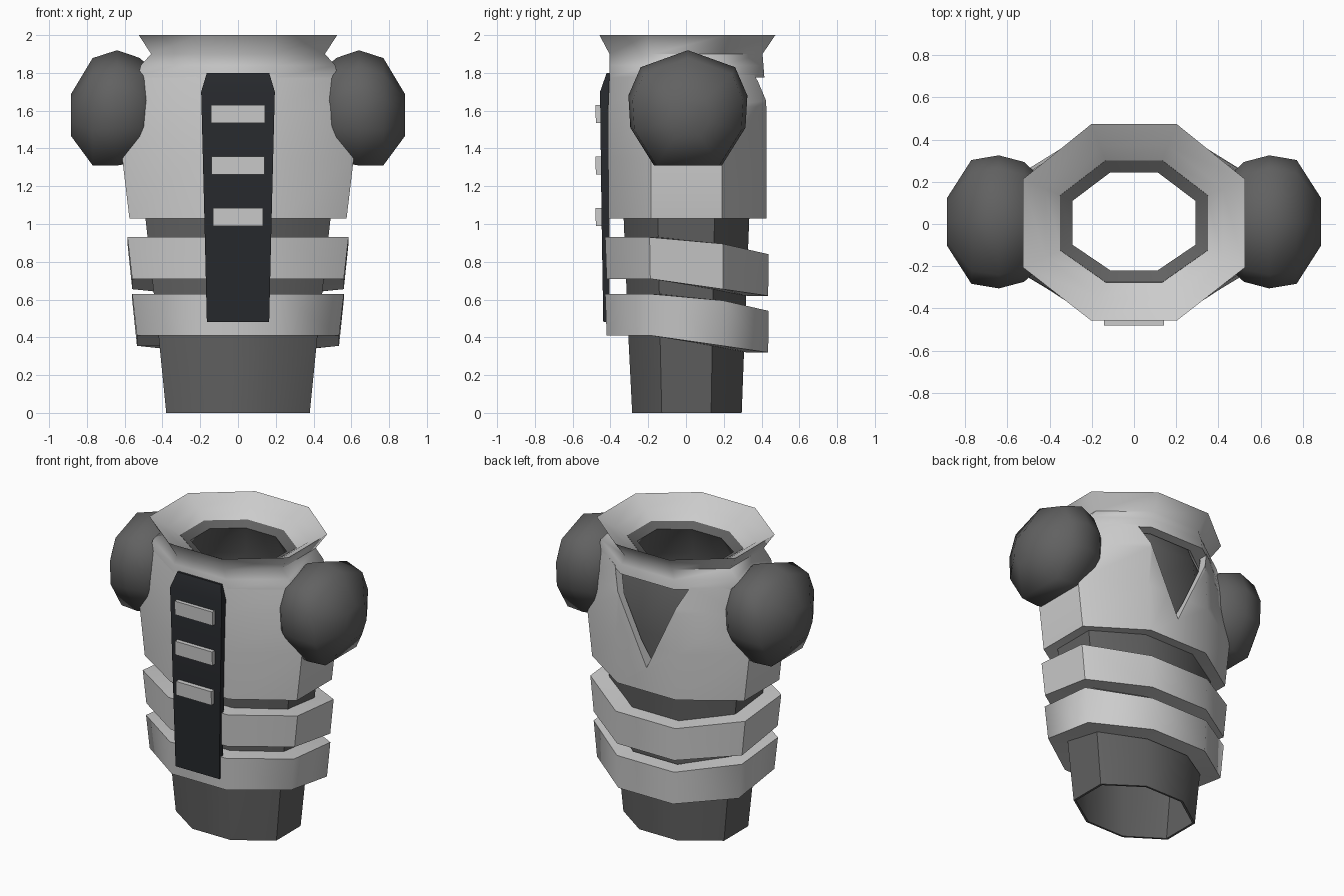
import bpy, bmesh, math

if "Cube" in bpy.data.objects:
    bpy.data.objects.remove(bpy.data.objects["Cube"])


def material(name, rgb):
    m = bpy.data.materials.new(name)
    m.diffuse_color = (*rgb, 1)
    m.use_nodes = True
    m.node_tree.nodes["Principled BSDF"].inputs["Base Color"].default_value = m.diffuse_color
    return m


DARK = material("dark_grey", (0.12, 0.12, 0.12))
BLACK = material("near_black", (0.02, 0.022, 0.026))


def octagon(z, hx, yf, yb, f=0.45):
    """Elongated octagon; z is one height or four (front, side front, side back, back)."""
    z = z if isinstance(z, tuple) else (z,) * 4
    cx = 0.385 * hx
    half = [(cx, yf, z[0]), (hx, yf * f, z[1]), (hx, yb * f, z[2]), (cx, yb, z[3])]
    return half + [(-x, y, h) for x, y, h in reversed(half)]


def rect(z, hx, yf, yb):
    return [(-hx, yf, z), (hx, yf, z), (hx, yb, z), (-hx, yb, z)]


def smooth(ob, angle):
    bpy.ops.object.select_all(action='DESELECT')
    ob.select_set(True)
    bpy.context.view_layer.objects.active = ob
    bpy.ops.object.shade_smooth_by_angle(angle=math.radians(angle))


def loft(name, rings, loop=False, mat=None, angle=55):
    """Skin a series of rings, either joined end to end or capped."""
    bm = bmesh.new()
    vs = [[bm.verts.new(p) for p in r] for r in rings]
    n, m = len(rings[0]), len(rings)
    for i in range(m if loop else m - 1):
        a, b = vs[i], vs[(i + 1) % m]
        for j in range(n):
            k = (j + 1) % n
            bm.faces.new((a[j], a[k], b[k], b[j]))
    if not loop:
        bm.faces.new(vs[0])
        bm.faces.new(vs[-1])
    bmesh.ops.recalc_face_normals(bm, faces=bm.faces)
    me = bpy.data.meshes.new(name)
    bm.to_mesh(me)
    bm.free()
    ob = bpy.data.objects.new(name, me)
    bpy.context.collection.objects.link(ob)
    if mat:
        me.materials.append(mat)
    if angle:
        smooth(ob, angle)
    return ob


# Hollow inner body, open at the waist and neck
loft("inner_body", [octagon(*r) for r in (
    (0, 0.38, -0.285, 0.295), (0.4, 0.42, -0.305, 0.31), (1.03, 0.49, -0.33, 0.335),
    (1.4, 0.54, -0.355, 0.365), (1.7, 0.46, -0.35, 0.355), (1.89, 0.35, -0.275, 0.30),
    (1.86, 0.29, -0.22, 0.245), (1.65, 0.42, -0.31, 0.32), (1.4, 0.51, -0.33, 0.34),
    (1.03, 0.465, -0.31, 0.315), (0, 0.365, -0.272, 0.282))], True, DARK)

# Jacket shell with a V notch cut in the back
jacket = loft("jacket", [octagon(*r) for r in (
    (1.03, 0.575, -0.41, 0.425), (1.35, 0.613, -0.412, 0.425), (1.62, 0.58, -0.412, 0.425),
    (1.79, 0.52, -0.405, 0.42), (1.79, 0.46, -0.36, 0.375), (1.62, 0.53, -0.365, 0.375),
    (1.35, 0.56, -0.365, 0.375), (1.05, 0.48, -0.325, 0.33))], True, angle=None)
cutter = loft("notch_cutter", [[(-0.28, y, 1.78), (0.28, y, 1.78), (0.42, y, 2.08),
                                (-0.42, y, 2.08), (0, y, 1.19)] for y in (0.2, 0.7)],
              angle=None)
bm = bmesh.new()  # rebuild the cutter as a clean triangular prism
tri = [[bm.verts.new((x, y, z)) for x, z in ((0, 1.19), (0.42, 2.08), (-0.42, 2.08))]
       for y in (0.2, 0.7)]
bm.faces.new(tri[0])
bm.faces.new(tri[1])
for j in range(3):
    k = (j + 1) % 3
    bm.faces.new((tri[0][j], tri[0][k], tri[1][k], tri[1][j]))
bmesh.ops.recalc_face_normals(bm, faces=bm.faces)
bm.to_mesh(cutter.data)
bm.free()
cutter.hide_render = True
mod = jacket.modifiers.new("notch", 'BOOLEAN')
mod.operation = 'DIFFERENCE'
mod.solver = 'EXACT'
mod.object = cutter
bpy.context.view_layer.objects.active = jacket
bpy.ops.object.modifier_apply(modifier=mod.name)
bpy.data.objects.remove(cutter)
smooth(jacket, 55)

# Flared collar
loft("collar", [octagon(*r) for r in (
    (1.775, 0.53, -0.405, 0.415), (1.84, 0.515, -0.405, 0.41), (1.9, 0.46, -0.405, 0.405),
    (2.0, 0.525, -0.458, 0.473), (1.94, 0.42, -0.35, 0.37), (1.885, 0.345, -0.272, 0.297),
    (1.775, 0.42, -0.34, 0.345))], True)

# Two waist bands that dip towards the back
for name, dz, dx in (("upper_band", 0, 0), ("lower_band", -0.3, -0.025)):
    top = tuple(z + dz for z in (0.93, 0.93, 0.895, 0.84))
    low = tuple(z + dz for z in (0.71, 0.71, 0.655, 0.62))
    loft(name, [octagon(top, 0.585 + dx, -0.428, 0.437),
                octagon(low, 0.56 + dx, -0.42, 0.435),
                octagon(low, 0.44 + dx, -0.31, 0.32),
                octagon(top, 0.46 + dx, -0.32, 0.33)], True)

# Front strap
loft("front_strap", [rect(0.48, 0.165, -0.438, -0.405), rect(1.03, 0.178, -0.447, -0.405),
                     rect(1.7, 0.195, -0.455, -0.405), rect(1.8, 0.165, -0.42, -0.39)],
     mat=BLACK, angle=30)

# Raised bars on the strap
for i, (z, hx) in enumerate(((1.583, 0.143), (1.31, 0.14), (1.037, 0.133))):
    loft(f"strap_bar_{i + 1}", [rect(z - 0.047, hx, -0.477, -0.43),
                                rect(z + 0.047, hx, -0.48, -0.43)], angle=30)

# Faceted domed sleeves, mirrored left and right
sleeve = [(0, 0.31), (0.25, 0.22), (0.315, 0.07), (0.305, -0.1), (0.18, -0.3),
          (-0.18, -0.3), (-0.305, -0.1), (-0.315, 0.07), (-0.25, 0.22)]
for side, s in (("right", 1), ("left", -1)):
    loft(f"{side}_sleeve", [[(s * x, 0.01 + y * k, zc + z * k) for y, z in sleeve]
                            for x, k, zc in ((0.42, 0.6, 1.6), (0.52, 0.9, 1.6),
                                             (0.64, 1.0, 1.61), (0.77, 0.93, 1.59),
                                             (0.885, 0.36, 1.575))], mat=DARK, angle=60)
